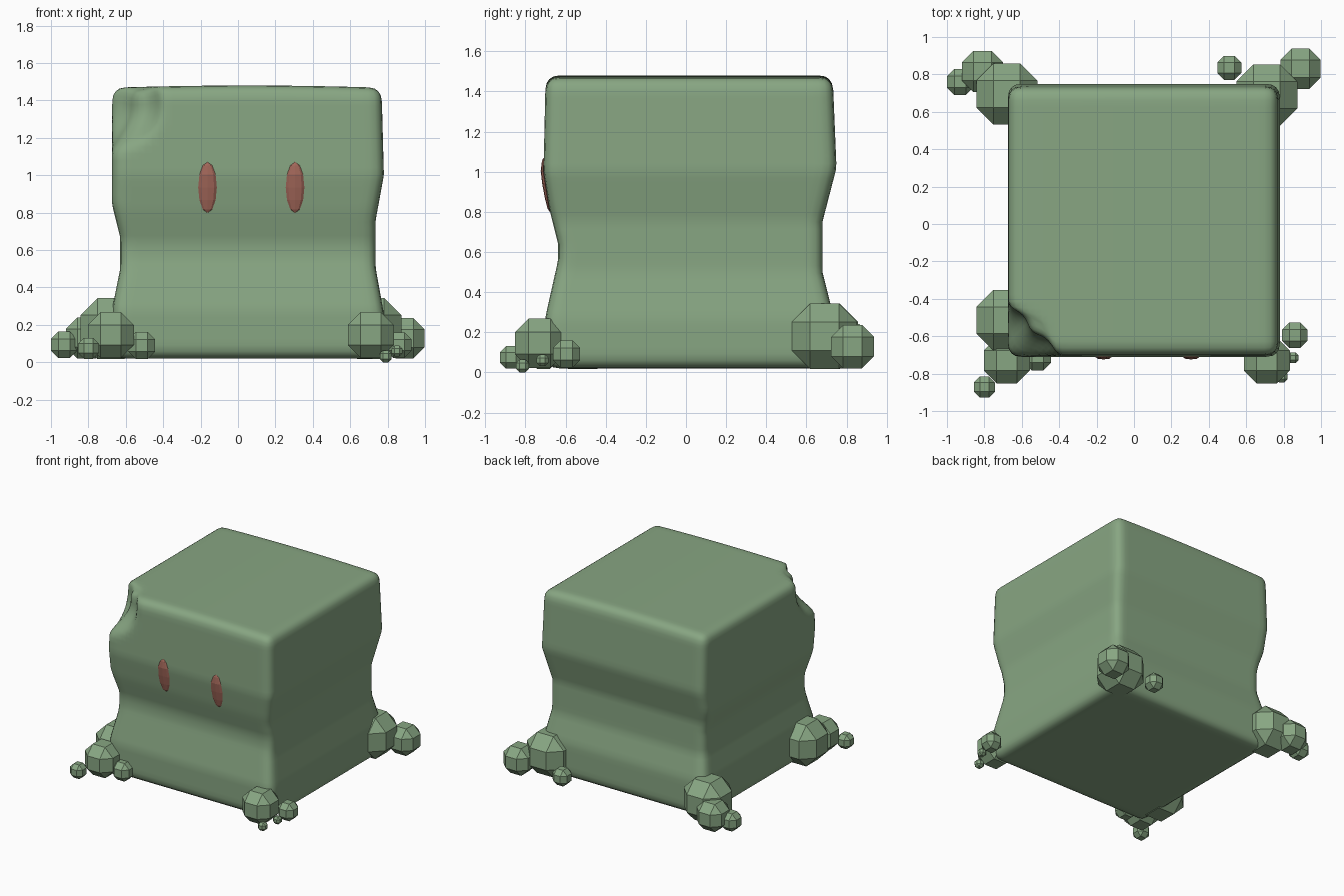
import bpy, bmesh, math
from mathutils import Vector

if "Cube" in bpy.data.objects:
    bpy.data.objects.remove(bpy.data.objects["Cube"])


def material(name, rgb):
    m = bpy.data.materials.new(name)
    m.diffuse_color = (*rgb, 1)
    m.use_nodes = True
    m.node_tree.nodes["Principled BSDF"].inputs["Base Color"].default_value = m.diffuse_color
    return m


GREEN = material("slime green", (0.245, 0.38, 0.225))
RED = material("eye red", (0.36, 0.135, 0.10))


def add_object(name, bm, mat, smooth):
    mesh = bpy.data.meshes.new(name)
    bmesh.ops.recalc_face_normals(bm, faces=bm.faces)
    for f in bm.faces:
        f.smooth = smooth
    bm.to_mesh(mesh)
    bm.free()
    mesh.materials.append(mat)
    ob = bpy.data.objects.new(name, mesh)
    bpy.context.collection.objects.link(ob)
    return ob


def profile(points):
    """Piecewise linear side position as a function of height."""
    def at(z):
        if z <= points[0][0]:
            return points[0][1]
        for (z0, a), (z1, b) in zip(points, points[1:]):
            if z <= z1:
                return a + (b - a) * (z - z0) / (z1 - z0)
        return points[-1][1]
    return at


left = profile([(0.30, -0.67), (0.50, -0.63), (0.67, -0.63), (0.85, -0.675), (1.45, -0.672)])
right = profile([(0.26, 0.78), (0.51, 0.735), (0.755, 0.735), (1.0, 0.78), (1.45, 0.768)])
front = profile([(0.28, -0.70), (0.56, -0.637), (0.64, -0.637), (0.81, -0.68), (1.0, -0.71), (1.45, -0.70)])
back = profile([(0.30, 0.73), (0.50, 0.68), (0.75, 0.68), (1.02, 0.75), (1.45, 0.732)])

# Jelly body: a rounded block with a pinched waist
H, R = 0.73, 0.065
bm = bmesh.new()
bmesh.ops.create_cube(bm, size=2 * H)
bmesh.ops.subdivide_edges(bm, edges=bm.edges, cuts=39, use_grid_fill=True)
dent_centre = Vector((-0.66, -0.69, 1.39))
for v in bm.verts:
    core = Vector([max(-H + R, min(H - R, c)) for c in v.co])
    p = core + (v.co - core).normalized() * R
    z = p.z + H + 0.02
    u, w = (p.x / H + 1) / 2, (p.y / H + 1) / 2
    x = left(z) + (right(z) - left(z)) * u
    y = front(z) + (back(z) - front(z)) * w
    # slight crown on the lid
    if z > 1.4:
        z -= 0.012 * (2 * u - 1) ** 2
    co = Vector((x, y, z))
    # punched-in upper front corner
    d = (co - dent_centre).length / 0.27
    if d < 1:
        co += Vector((0.11, 0.11, -0.02)) * (1 - d * d) ** 1.5
    v.co = co
add_object("body", bm, GREEN, True)

# Eyes: slim ovals that follow the front wall
for name, ex in (("eye_left", -0.163), ("eye_right", 0.305)):
    bm = bmesh.new()
    bmesh.ops.create_uvsphere(bm, u_segments=8, v_segments=6, radius=1)
    for v in bm.verts:
        z = 0.935 + 0.136 * v.co.z
        v.co = Vector((ex + 0.05 * v.co.x, front(z) - 0.002 + 0.014 * v.co.y, z))
    add_object(name, bm, RED, False)

# Bubbles: chamfered cubes clustered at the four lower corners (x, y, z, radius)
clusters = {
    "back_left": [(-0.68, 0.695, 0.18, 0.163), (-0.81, 0.815, 0.13, 0.11), (-0.93, 0.76, 0.094, 0.07)],
    "back_right": [(0.71, 0.69, 0.18, 0.163), (0.89, 0.83, 0.128, 0.108), (0.51, 0.835, 0.09, 0.064)],
    "front_left": [(-0.68, -0.515, 0.18, 0.163), (-0.68, -0.73, 0.146, 0.123),
                   (-0.80, -0.872, 0.075, 0.056), (-0.515, -0.71, 0.09, 0.072)],
    "front_right": [(0.71, -0.73, 0.146, 0.123), (0.86, -0.595, 0.092, 0.068),
                    (0.85, -0.715, 0.06, 0.029), (0.79, -0.815, 0.032, 0.032)],
}
for corner, balls in clusters.items():
    for i, (x, y, z, r) in enumerate(balls, 1):
        bm = bmesh.new()
        bmesh.ops.create_cube(bm, size=2 * r)
        bmesh.ops.bevel(bm, geom=bm.edges[:], offset=0.56 * r, segments=1,
                        affect='EDGES', profile=0.5)
        bmesh.ops.translate(bm, verts=bm.verts, vec=(x, y, z))
        add_object(f"bubble_{corner}_{i}", bm, GREEN, False)
